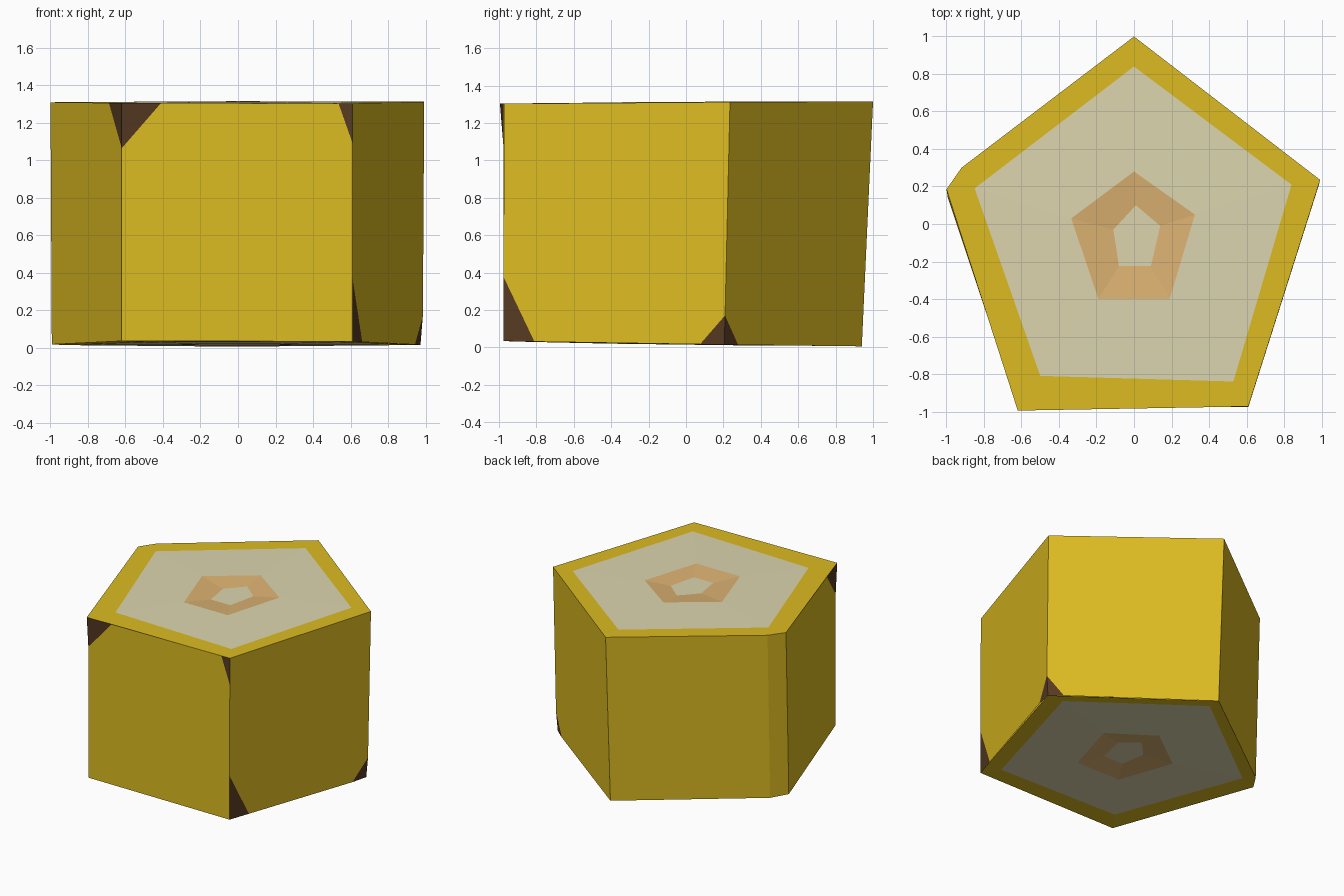
import bpy, bmesh
from mathutils import Vector

if "Cube" in bpy.data.objects:
    bpy.data.objects.remove(bpy.data.objects["Cube"])


def material(name, rgb):
    m = bpy.data.materials.new(name)
    m.diffuse_color = (*rgb, 1)
    m.use_nodes = True
    m.node_tree.nodes["Principled BSDF"].inputs["Base Color"].default_value = m.diffuse_color
    return m


PEEL = material("peel_yellow", (0.72, 0.50, 0.015))
BRUISE = material("bruise_brown", (0.095, 0.043, 0.016))
FLESH = material("flesh_cream", (0.72, 0.67, 0.43))
SEED = material("seed_tan", (0.72, 0.45, 0.17))


def finish(bm, name, mats):
    mesh = bpy.data.meshes.new(name)
    bm.to_mesh(mesh)
    bm.free()
    for m in mats:
        mesh.materials.append(m)
    bpy.context.collection.objects.link(bpy.data.objects.new(name, mesh))


def face(bm, pts, mat=0):
    f = bm.faces.new([bm.verts.new(p) for p in pts])
    f.material_index = mat
    return f


# Outer outline, anticlockwise from the front right corner
top = [Vector(p) for p in [(.61, -.973, 1.303), (.993, .235, 1.312), (0, 1, 1.315),
                           (-.92, .30, 1.310), (-1, .185, 1.309), (-.62, -.975, 1.305)]]
bottom = [Vector(p) for p in [(.61, -.976, .034), (.985, .205, .015), (0, .94, .006),
                              (-.915, .26, .014), (-.993, .14, .018), (-.62, -.976, .036)]]
# Flesh outline and the two rings of the seed core
edge = [(.53, -.84), (.84, .21), (0, .84), (-.85, .19), (-.50, -.81)]
outer = [(.19, -.40), (.325, .05), (0, .28), (-.335, .03), (-.19, -.40)]
inner = [(.09, -.225), (.14, -.01), (.01, .10), (-.11, -.03), (-.08, -.225)]
rim = [0, 1, 2, 3, 3, 4]


def top_z(y):
    return 1.309 + .006 * y


def bottom_z(y):
    return .019 - .013 * y


def ring(pts, z, lift):
    return [Vector((x, y, z(y) + lift)) for x, y in pts]


# Bruised corners: (wall, corner) -> (share along the wall, share of its height)
# corners: 0 lower start, 1 lower end, 2 upper end, 3 upper start
cuts = {(0, 0): (.14, .27), (0, 1): (.11, .12), (1, 0): (.10, .12),
        (5, 2): (.06, .165), (5, 3): (.17, .19), (4, 2): (.18, .19)}

# Peel: walls with bruised corners, plus a rim at each end
bm = bmesh.new()
for i in range(6):
    j = (i + 1) % 6
    quad = [bottom[i], bottom[j], top[j], top[i]]
    poly = []
    for c in range(4):
        p, before, after = quad[c], quad[c - 1], quad[(c + 1) % 4]
        if (i, c) in cuts:
            along, up = cuts[i, c]
            t_before, t_after = (up, along) if c % 2 == 0 else (along, up)
            a, b = p.lerp(before, t_before), p.lerp(after, t_after)
            poly += [a, b]
            face(bm, [a, p, b], 1)
        else:
            poly.append(p)
    face(bm, poly)
for outline, zf, flip in ((top, top_z, False), (bottom, bottom_z, True)):
    inside = ring(edge, zf, 0)
    for i in range(6):
        j = (i + 1) % 6
        pts = [outline[i], outline[j], inside[rim[j]]]
        if rim[i] != rim[j]:
            pts.append(inside[rim[i]])
        face(bm, pts[::-1] if flip else pts)
bmesh.ops.remove_doubles(bm, verts=bm.verts, dist=.0005)
# Bent upper left corner and dented lower right corner
for v in bm.verts:
    if (v.co - top[5]).length < .001:
        v.co.y -= .02
    elif (v.co - bottom[1]).length < .001:
        v.co.x -= .012
finish(bm, "peel", [PEEL, BRUISE])


# Flesh ends: flat slope, raised core ring with inset seeds, sunken centre
def flesh(name, zf, side):
    bm = bmesh.new()
    e = ring(edge, zf, 0)
    o = ring(outer, zf, side * .004)
    n = ring(inner, zf, -side * .012)
    core = []
    for i in range(5):
        j = (i + 1) % 5
        a, b = [e[i], e[j], o[j], o[i]], [o[i], o[j], n[j], n[i]]
        face(bm, a if side > 0 else a[::-1])
        core.append(face(bm, b if side > 0 else b[::-1]))
    face(bm, n if side > 0 else n[::-1])
    bmesh.ops.inset_individual(bm, faces=core, thickness=.028, depth=.012)
    for f in core:
        f.material_index = 1
    bmesh.ops.remove_doubles(bm, verts=bm.verts, dist=.0005)
    finish(bm, name, [FLESH, SEED])


flesh("flesh_top", top_z, 1)
flesh("flesh_bottom", bottom_z, -1)
